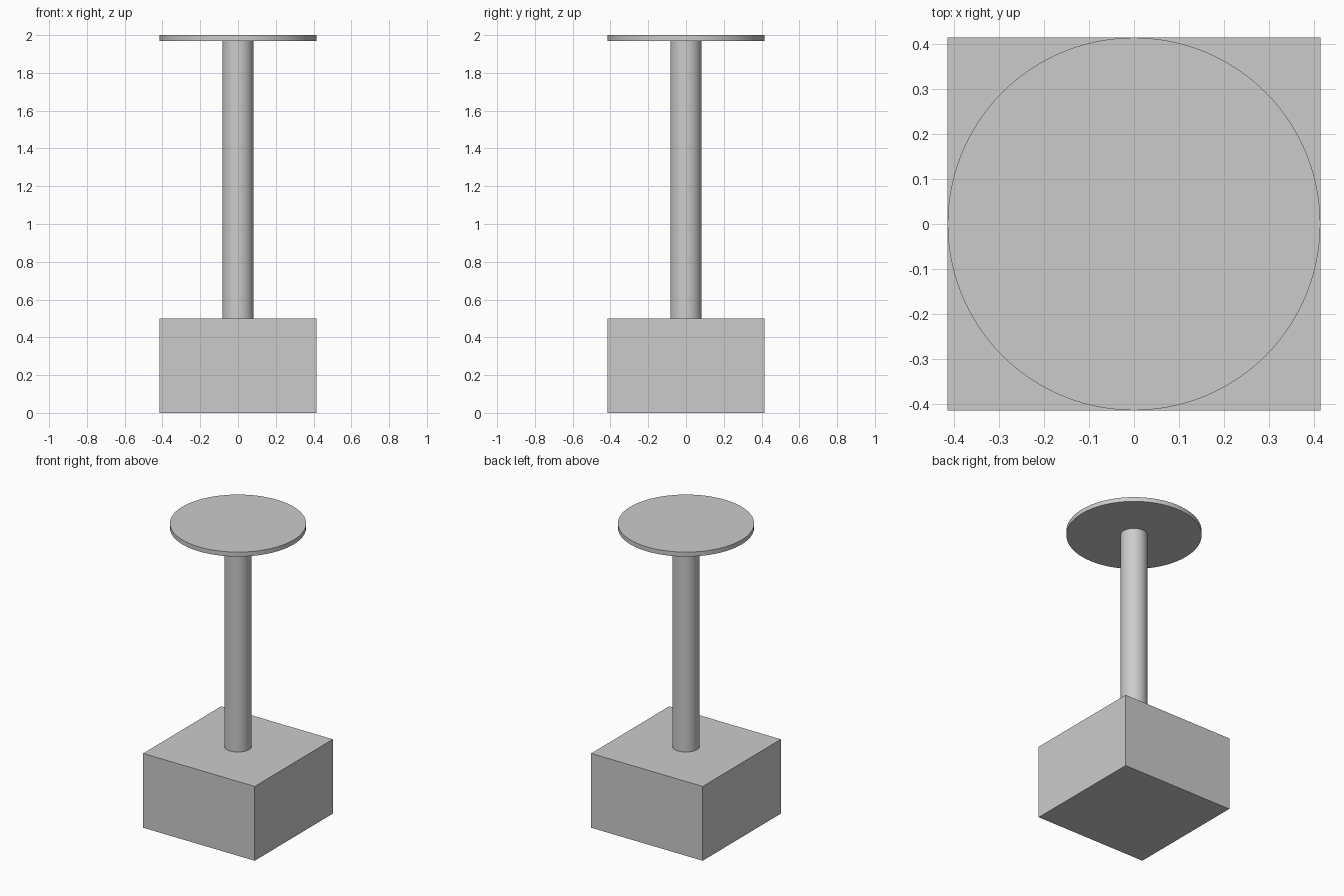
import bpy

# Remove the default object
cube = bpy.data.objects.get("Cube")
if cube:
    bpy.data.objects.remove(cube, do_unlink=True)

HALF = 0.415          # half width of the base and radius of the top
BASE_TOP = 0.5
DISC_BOTTOM = 1.97
TOP = 2.0

# Single plain grey
GREY = (0.6, 0.6, 0.6, 1.0)
grey = bpy.data.materials.new("plain grey")
grey.use_nodes = True
grey.diffuse_color = GREY
grey.node_tree.nodes["Principled BSDF"].inputs["Base Color"].default_value = GREY


def finish(name):
    obj = bpy.context.object
    obj.name = obj.data.name = name
    obj.data.materials.append(grey)
    return obj


def cylinder(name, radius, bottom, top):
    bpy.ops.mesh.primitive_cylinder_add(
        vertices=96, radius=radius, depth=top - bottom,
        location=(0, 0, (bottom + top) / 2))
    bpy.ops.object.shade_smooth_by_angle()
    return finish(name)


# Square block base
bpy.ops.mesh.primitive_cube_add(size=1, location=(0, 0, BASE_TOP / 2))
base = finish("base_block")
base.scale = (2 * HALF, 2 * HALF, BASE_TOP)
bpy.ops.object.transform_apply(location=False, rotation=False, scale=True)

# Round column and thin disc top
cylinder("column", HALF / 5, BASE_TOP, DISC_BOTTOM)
cylinder("disc_top", HALF, DISC_BOTTOM, TOP)
